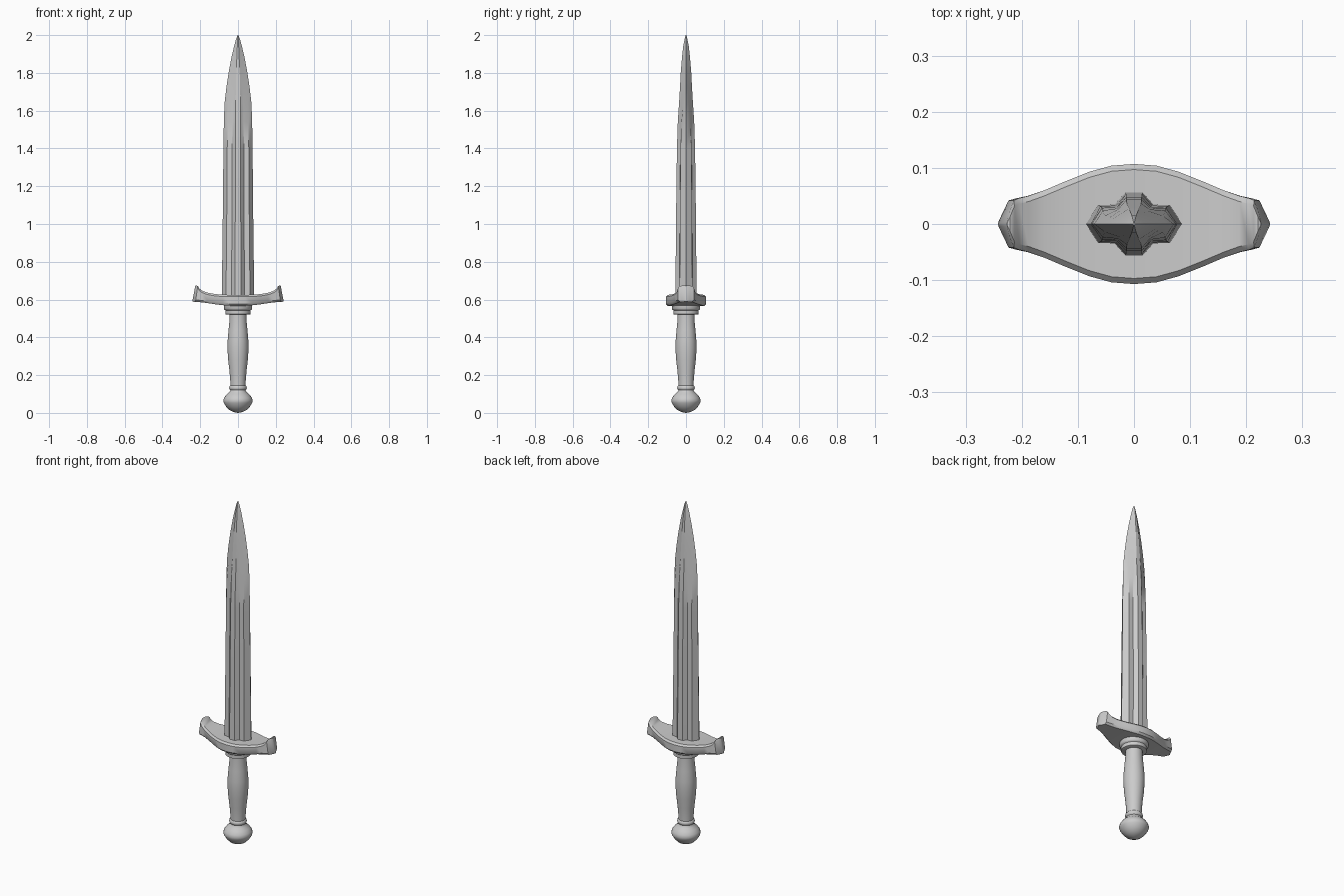
import bpy, bmesh, math
from mathutils import Vector

cube = bpy.data.objects.get("Cube")
if cube:
    bpy.data.objects.remove(cube, do_unlink=True)

steel = bpy.data.materials.new("plain_grey")
steel.use_nodes = True
grey = (0.6, 0.6, 0.6, 1)
steel.diffuse_color = grey
steel.node_tree.nodes["Principled BSDF"].inputs["Base Color"].default_value = grey


def loft(name, sections, angle):
    """Skin a list of equal-length closed rings and cap both ends."""
    bm = bmesh.new()
    rings = [[bm.verts.new(p) for p in s] for s in sections]
    n = len(rings[0])
    for a, b in zip(rings, rings[1:]):
        for i in range(n):
            j = (i + 1) % n
            bm.faces.new((a[i], a[j], b[j], b[i]))
    bm.faces.new(rings[0][::-1])
    bm.faces.new(rings[-1])
    bmesh.ops.recalc_face_normals(bm, faces=bm.faces)
    mesh = bpy.data.meshes.new(name)
    bm.to_mesh(mesh)
    bm.free()
    mesh.materials.append(steel)
    obj = bpy.data.objects.new(name, mesh)
    bpy.context.collection.objects.link(obj)
    bpy.ops.object.select_all(action='DESELECT')
    obj.select_set(True)
    bpy.context.view_layer.objects.active = obj
    bpy.ops.object.shade_smooth_by_angle(angle=math.radians(angle))
    return obj


def lathe(name, profile, sides=32):
    steps = [2 * math.pi * i / sides for i in range(sides)]
    return loft(name, [[(r * math.cos(a), r * math.sin(a), z) for a in steps]
                       for r, z in profile], 40)


# Blade: raised central rib that fades into a diamond section near the tip
def blade_ring(z, w, t, fade):
    quarter = []
    for x, h in ((0.74, 0.6), (0.4, 0.62), (0.18, 1)):
        diamond = 1 - x
        quarter.append((x * w, t * (h + (diamond - h) * fade)))
    half = [(w, 0)] + quarter + [(-x, y) for x, y in reversed(quarter)]
    return [(x, y, z) for x, y in half] + [(-x, -y, z) for x, y in half]


blade_stations = [(0.6, 0.086, 0.056, 0), (1.0, 0.081, 0.053, 0), (1.4, 0.077, 0.048, 0),
                  (1.54, 0.075, 0.045, 0.2), (1.64, 0.071, 0.043, 0.8),
                  (1.72, 0.062, 0.039, 1), (1.8, 0.05, 0.034, 1), (1.88, 0.035, 0.026, 1),
                  (1.94, 0.021, 0.018, 1), (1.98, 0.01, 0.009, 1), (2.0, 0.002, 0.002, 1)]
loft("blade", [blade_ring(*s) for s in blade_stations], 28)


# Crossguard: wide in the middle, narrowing to upswept pointed ends
def guard_ring(x, hw, low, high, lean):
    c = min(0.01, hw * 0.4)
    right = [(hw - c, low), (hw, low + c), (hw, high - c), (hw - c, high)]
    ring = right + [(-y, z) for y, z in reversed(right)]
    return [Vector((x - lean * (z - low) / (high - low), y, z)) for y, z in ring]


guard_half = [(0.0, 0.107, 0.566, 0.625, 0), (0.04, 0.104, 0.567, 0.625, 0),
              (0.08, 0.093, 0.57, 0.626, 0), (0.12, 0.077, 0.575, 0.629, 0),
              (0.16, 0.06, 0.581, 0.636, 0), (0.19, 0.05, 0.585, 0.646, 0.002),
              (0.21, 0.046, 0.587, 0.658, 0.006), (0.225, 0.042, 0.588, 0.672, 0.012),
              (0.235, 0.021, 0.588, 0.675, 0.014), (0.242, 0.004, 0.59, 0.673, 0.016)]
left = [guard_ring(*s) for s in guard_half]
right = [[Vector((-p.x, p.y, p.z)) for p in ring] for ring in reversed(left[1:])]
loft("crossguard", right + left, 42)

# Collar between guard and grip
lathe("collar", [(0.06, 0.52), (0.067, 0.523), (0.067, 0.543), (0.072, 0.547),
                 (0.075, 0.552), (0.075, 0.572), (0.068, 0.577)])

# Grip with a swelling middle
lathe("grip", [(0.04, 0.13), (0.041, 0.17), (0.045, 0.22), (0.052, 0.28), (0.056, 0.34),
               (0.055, 0.38), (0.05, 0.44), (0.046, 0.48), (0.045, 0.53)])

# Ring above the pommel
lathe("grip_ring", [(0.038, 0.118), (0.045, 0.124), (0.047, 0.132), (0.045, 0.14),
                    (0.038, 0.147)])

# Rounded pommel
lathe("pommel", [(0.003, 0), (0.025, 0.005), (0.045, 0.015), (0.062, 0.032), (0.075, 0.053),
                 (0.078, 0.065), (0.074, 0.079), (0.062, 0.096), (0.048, 0.108),
                 (0.041, 0.118), (0.039, 0.13)])
